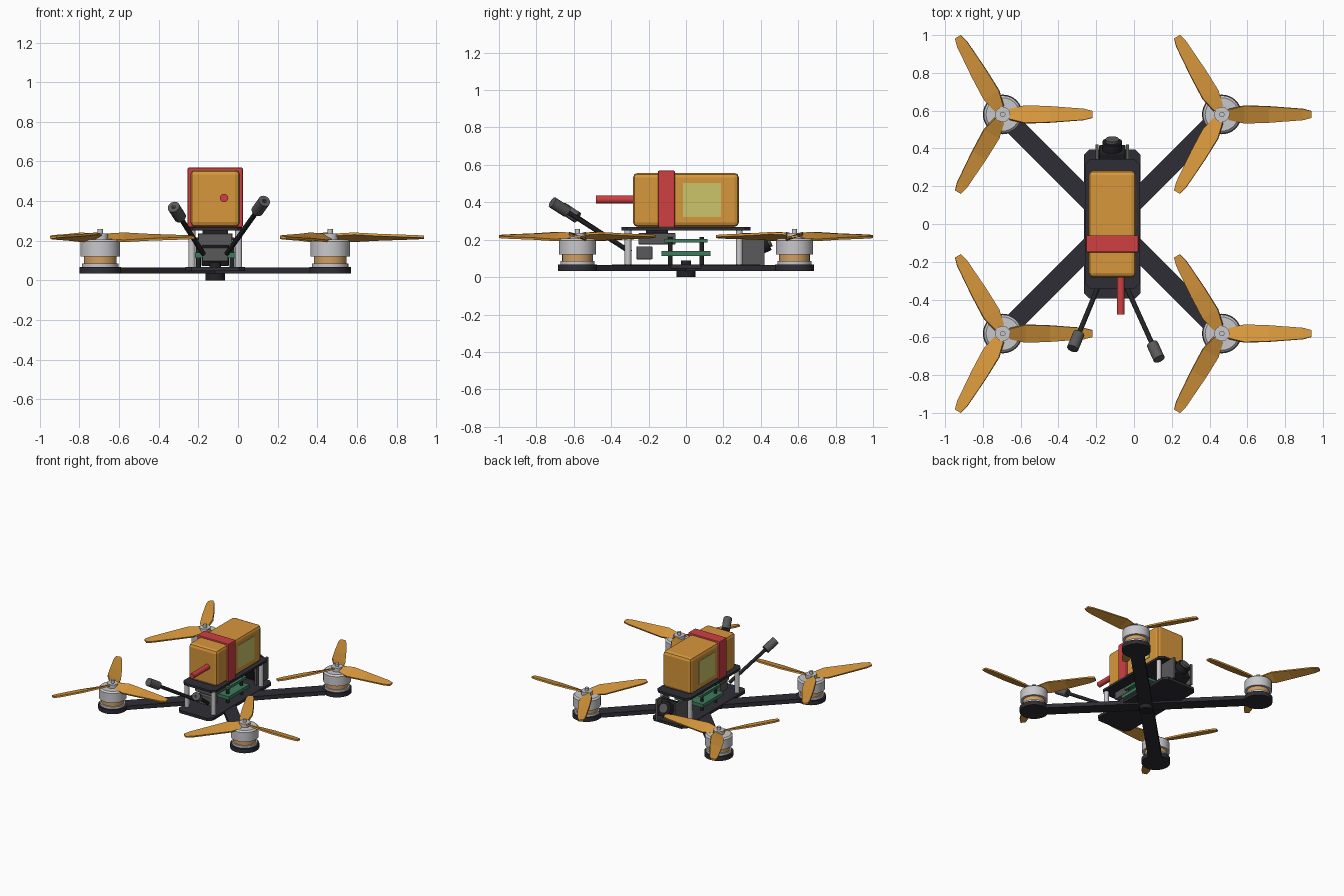
import bpy, bmesh, math
from mathutils import Vector, Matrix

if "Cube" in bpy.data.objects:
    bpy.data.objects.remove(bpy.data.objects["Cube"], do_unlink=True)

CX = -0.115      # centre line of the frame
ARM = 0.58       # motor offset along x and y


def material(name, r, g, b):
    m = bpy.data.materials.new(name)
    m.use_nodes = True
    m.diffuse_color = (r, g, b, 1)
    m.node_tree.nodes["Principled BSDF"].inputs["Base Color"].default_value = (r, g, b, 1)
    return m


carbon = material("carbon_black", 0.027, 0.027, 0.036)
black = material("matte_black", 0.017, 0.017, 0.02)
grey = material("dark_grey", 0.1, 0.1, 0.105)
metal = material("light_metal", 0.58, 0.58, 0.6)
orange = material("orange", 0.68, 0.31, 0.045)
copper = material("copper", 0.64, 0.34, 0.12)
red = material("red", 0.62, 0.05, 0.055)
green = material("board_green", 0.05, 0.2, 0.11)
label = material("label_yellow", 0.6, 0.56, 0.14)


def finish(name, bm, mat, smooth=False):
    bmesh.ops.recalc_face_normals(bm, faces=bm.faces)
    me = bpy.data.meshes.new(name)
    bm.to_mesh(me)
    bm.free()
    me.materials.append(mat)
    ob = bpy.data.objects.new(name, me)
    bpy.context.collection.objects.link(ob)
    if smooth:
        bpy.ops.object.select_all(action="DESELECT")
        ob.select_set(True)
        bpy.context.view_layer.objects.active = ob
        bpy.ops.object.shade_smooth_by_angle(angle=math.radians(35))
    return ob


def box(name, centre, size, mat, bevel=0, rot=None):
    bm = bmesh.new()
    bmesh.ops.create_cube(bm, size=1)
    bmesh.ops.scale(bm, vec=size, verts=bm.verts)
    if bevel:
        bmesh.ops.bevel(bm, geom=bm.edges[:], offset=bevel, segments=2,
                        affect="EDGES", profile=0.5)
    ob = finish(name, bm, mat)
    ob.matrix_world = Matrix.Translation(centre) @ (rot or Matrix())
    return ob


def rod(name, a, b, r, mat, sides=32, r2=None):
    a, b = Vector(a), Vector(b)
    bm = bmesh.new()
    bmesh.ops.create_cone(bm, cap_ends=True, segments=sides, radius1=r,
                          radius2=r if r2 is None else r2, depth=(b - a).length)
    turn = (b - a).to_track_quat("Z", "Y").to_matrix().to_4x4()
    bm.transform(Matrix.Translation((a + b) / 2) @ turn)
    return finish(name, bm, mat, True)


def plate(name, half_x, half_y, cut, z0, z1):
    # Flat plate with clipped corners
    pts = []
    for sx, sy in ((1, 1), (-1, 1), (-1, -1), (1, -1)):
        pair = [(sx * half_x, sy * (half_y - cut)), (sx * (half_x - cut), sy * half_y)]
        pts += pair if sx == sy else pair[::-1]
    bm = bmesh.new()
    face = bm.faces.new([bm.verts.new((CX + x, y, z0)) for x, y in pts])
    up = bmesh.ops.extrude_face_region(bm, geom=[face])["geom"]
    bmesh.ops.translate(bm, vec=(0, 0, z1 - z0),
                        verts=[v for v in up if isinstance(v, bmesh.types.BMVert)])
    return finish(name, bm, carbon)


def propeller(name, x, y, hand):
    # Three twisted blades: radius, half chord, pitch in degrees
    stations = ((0.035, 0.03, 28), (0.12, 0.05, 22), (0.25, 0.044, 15),
                (0.43, 0.03, 10), (0.475, 0.018, 8))
    bm = bmesh.new()
    for k in range(3):
        spin = Matrix.Rotation(k * math.tau / 3, 3, "Z")
        prev = None
        for r, half, pitch in stations:
            tilt = Matrix.Rotation(-hand * math.radians(pitch), 3, "X")
            ring = []
            for c, t in ((-half, -0.006), (half, -0.006), (half, 0.006), (-half, 0.006)):
                p = spin @ (tilt @ Vector((0, c, t)) + Vector((r, 0, 0)))
                ring.append(bm.verts.new(p + Vector((x, y, 0.217))))
            if prev:
                for i in range(4):
                    j = (i + 1) % 4
                    bm.faces.new((prev[i], prev[j], ring[j], ring[i]))
            else:
                bm.faces.new(ring)
            prev = ring
        bm.faces.new(prev)
    return finish(name, bm, orange)


# Frame plates and centre bolt
plate("bottom_plate", 0.15, 0.395, 0.03, 0.046, 0.068)
plate("top_plate", 0.145, 0.345, 0.03, 0.25, 0.267)
rod("centre_bolt_head", (CX, 0, 0), (CX, 0, 0.035), 0.05, black)
rod("centre_bolt", (CX, 0, 0.03), (CX, 0, 0.09), 0.028, black)

# Arms, motors and propellers
for sx, side in ((1, "left"), (-1, "right")):
    for sy, end in ((1, "back"), (-1, "front")):
        tag = f"{end}_{side}"
        x, y = CX + sx * ARM, sy * ARM
        box("arm_" + tag, (CX + sx * ARM / 2, y / 2, 0.049), (ARM * math.sqrt(2), 0.1, 0.032),
            carbon, rot=Matrix.Rotation(math.atan2(sy, sx), 4, "Z"))
        for part, r, z0, z1, mat in (("motor_pad_", 0.105, 0.033, 0.067, carbon),
                                     ("motor_base_", 0.092, 0.067, 0.085, metal),
                                     ("motor_coils_", 0.082, 0.085, 0.123, copper),
                                     ("motor_bell_", 0.1, 0.12, 0.195, metal),
                                     ("prop_hub_", 0.04, 0.2, 0.235, metal),
                                     ("motor_shaft_", 0.014, 0.2, 0.258, metal)):
            rod(part + tag, (x, y, z0), (x, y, z1), r, mat)
        rod("motor_cap_" + tag, (x, y, 0.195), (x, y, 0.206), 0.1, metal, r2=0.088)
        propeller("propeller_" + tag, x, y, -sx * sy)
        # Standoff between the plates
        sx_pos, sy_pos = CX + sx * 0.118, 0.285 if sy > 0 else -0.31
        rod("standoff_" + tag, (sx_pos, sy_pos, 0.06), (sx_pos, sy_pos, 0.255), 0.018, metal, 16)

# Battery pack with strap, labels and lead
box("battery", (CX, 0, 0.413), (0.25, 0.566, 0.288), orange, 0.024)
box("battery_strap", (CX, -0.105, 0.418), (0.278, 0.09, 0.302), red, 0.006)
for s, side in ((1, "left"), (-1, "right")):
    box("battery_label_" + side, (CX + s * 0.126, 0.085, 0.412), (0.006, 0.204, 0.182), label)
rod("battery_lead", (-0.07, -0.27, 0.415), (-0.07, -0.48, 0.415), 0.021, red, 20)

# Electronics stack
box("lower_board", (CX, 0, 0.126), (0.25, 0.26, 0.026), green)
box("upper_board", (CX, 0, 0.195), (0.22, 0.23, 0.02), green)
for sx in (1, -1):
    for sy in (1, -1):
        x, y = CX + sx * 0.085, sy * 0.085
        rod("stack_post", (x, y, 0.06), (x, y, 0.215), 0.012, black, 12)
box("transmitter", (CX, -0.155, 0.205), (0.17, 0.2, 0.06), grey, 0.005)
box("transmitter_pad", (CX, -0.155, 0.242), (0.13, 0.12, 0.02), black)
box("receiver", (CX, -0.222, 0.13), (0.13, 0.085, 0.07), grey, 0.005)

# Tilted camera between two side cheeks
for s, side in ((1, "left"), (-1, "right")):
    box("camera_cheek_" + side, (CX + s * 0.08, 0.345, 0.15), (0.016, 0.15, 0.17), grey)
up = Matrix.Rotation(math.radians(25), 4, "X")
box("camera_body", (CX, 0.345, 0.15), (0.14, 0.11, 0.13), black, 0.008, up)
aim = up.to_3x3() @ Vector((0, 1, 0))
origin = Vector((CX, 0.345, 0.15))
rod("camera_barrel", origin + aim * 0.04, origin + aim * 0.1, 0.052, black)
rod("camera_lens", origin + aim * 0.09, origin + aim * 0.115, 0.036, grey)

# Pair of antennas with tip caps
for side, root, tip in (("left", (-0.035, -0.345, 0.165), (0.133, -0.715, 0.4)),
                        ("right", (-0.195, -0.345, 0.165), (-0.325, -0.66, 0.37))):
    root, tip = Vector(root), Vector(tip)
    along = (tip - root).normalized()
    rod("antenna_rod_" + side, root - along * 0.06, tip, 0.013, black, 12)
    rod("antenna_cap_" + side, tip - along * 0.1, tip, 0.031, grey, 20)
